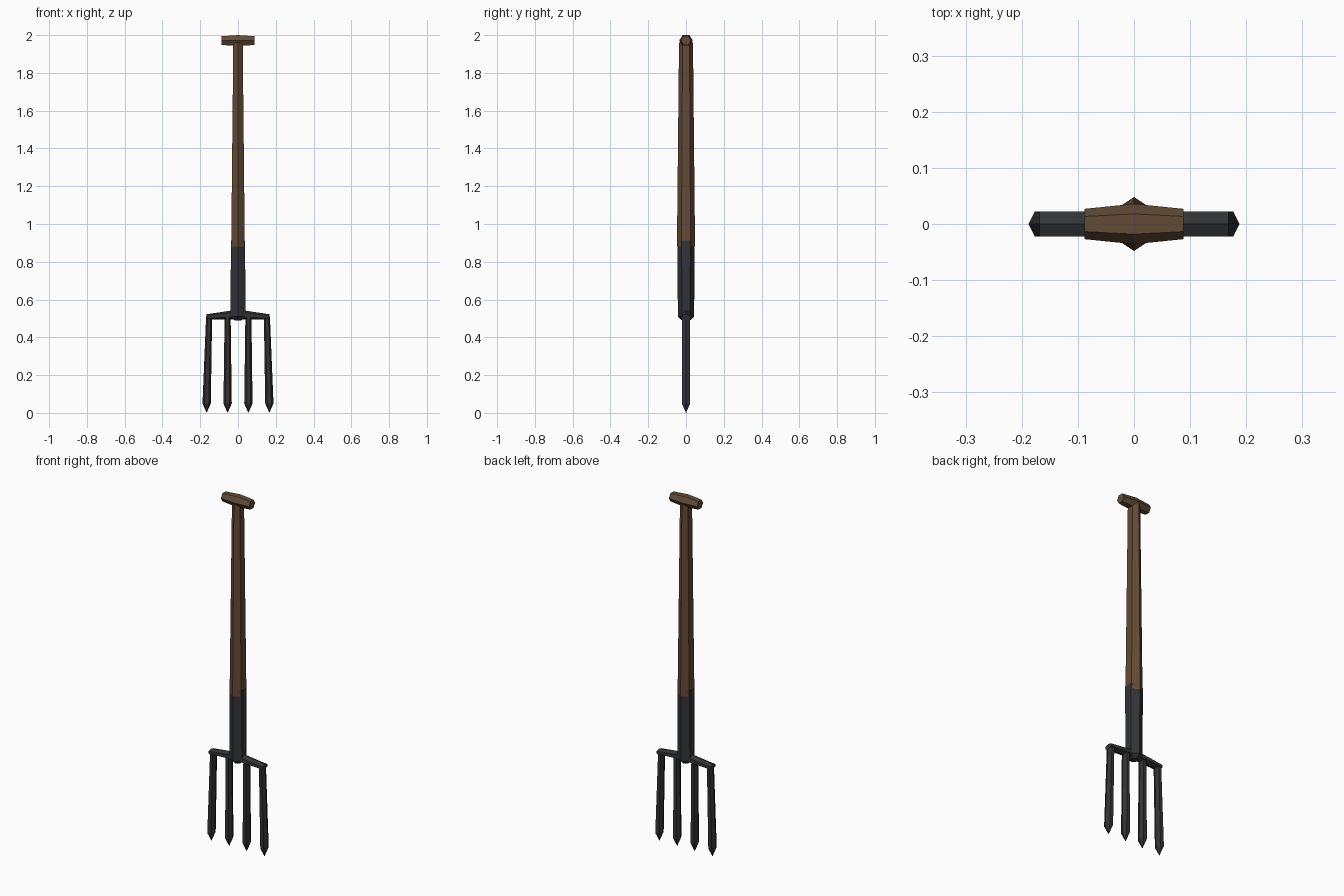
import bpy, bmesh, math
from mathutils import Vector

if "Cube" in bpy.data.objects:
    bpy.data.objects.remove(bpy.data.objects["Cube"])


def material(name, rgb):
    m = bpy.data.materials.new(name)
    m.diffuse_color = (*rgb, 1)
    m.use_nodes = True
    m.node_tree.nodes["Principled BSDF"].inputs["Base Color"].default_value = m.diffuse_color
    return m


WOOD = material("brown_wood", (0.125, 0.07, 0.036))
METAL = material("dark_metal", (0.033, 0.034, 0.036))
X, Y, Z = Vector((1, 0, 0)), Vector((0, 1, 0)), Vector((0, 0, 1))


def loft(name, rings, u, v, mat):
    """Hexagonal loft. Ring = (centre, half size to the corner along u,
    half size to the flat along v); zero size makes a point."""
    bm = bmesh.new()
    loops = []
    for c, ru, rv in rings:
        loop = []
        for i in range(6):
            a = math.radians(60 * i)
            p = Vector(c) + u * ru * math.cos(a) + v * rv * math.sin(a) / math.sin(math.pi / 3)
            loop.append(bm.verts.new(p))
        loops.append(loop)
    for a, b in zip(loops, loops[1:]):
        for i in range(6):
            j = (i + 1) % 6
            bm.faces.new((a[i], a[j], b[j], b[i]))
    bm.faces.new(loops[0])
    bm.faces.new(loops[-1])
    bmesh.ops.remove_doubles(bm, verts=bm.verts, dist=1e-5)
    bmesh.ops.recalc_face_normals(bm, faces=bm.faces)
    me = bpy.data.meshes.new(name)
    bm.to_mesh(me)
    bm.free()
    me.materials.append(mat)
    ob = bpy.data.objects.new(name, me)
    bpy.context.collection.objects.link(ob)
    return ob


# Wooden grip across the top, thicker in the middle
loft("grip", [((-0.088, 0, 1.971), 0.027, 0.023),
              ((0, 0, 1.971), 0.036, 0.029),
              ((0.088, 0, 1.971), 0.027, 0.023)], Y, Z, WOOD)

# Tapering wooden shaft
loft("shaft", [((0, 0, 0.88), 0.048, 0.036),
               ((0, 0, 1.96), 0.037, 0.025)], Y, X, WOOD)

# Metal socket with a bevelled lower end
loft("socket", [((0, 0, 0.49), 0.022, 0.018),
                ((0, 0, 0.51), 0.043, 0.039),
                ((0, 0, 0.912), 0.046, 0.038)], Y, X, METAL)

# Crossbar carrying the tines
loft("crossbar", [((-0.168, 0, 0.508), 0.014, 0.022),
                  ((0, 0, 0.521), 0.026, 0.023),
                  ((0.168, 0, 0.508), 0.014, 0.022)], Z, Y, METAL)

# Four pointed tines, the outer pair splayed
for side, label in ((-1, "left"), (1, "right")):
    for part, top, low in (("inner", 0.055, 0.055), ("outer", 0.153, 0.166)):
        loft(f"{part}_tine_{label}",
             [((side * top, 0, 0.51), 0.016, 0.02),
              ((side * low, 0, 0.05), 0.022, 0.022),
              ((side * low, 0, 0.0), 0, 0)], X, Y, METAL)
